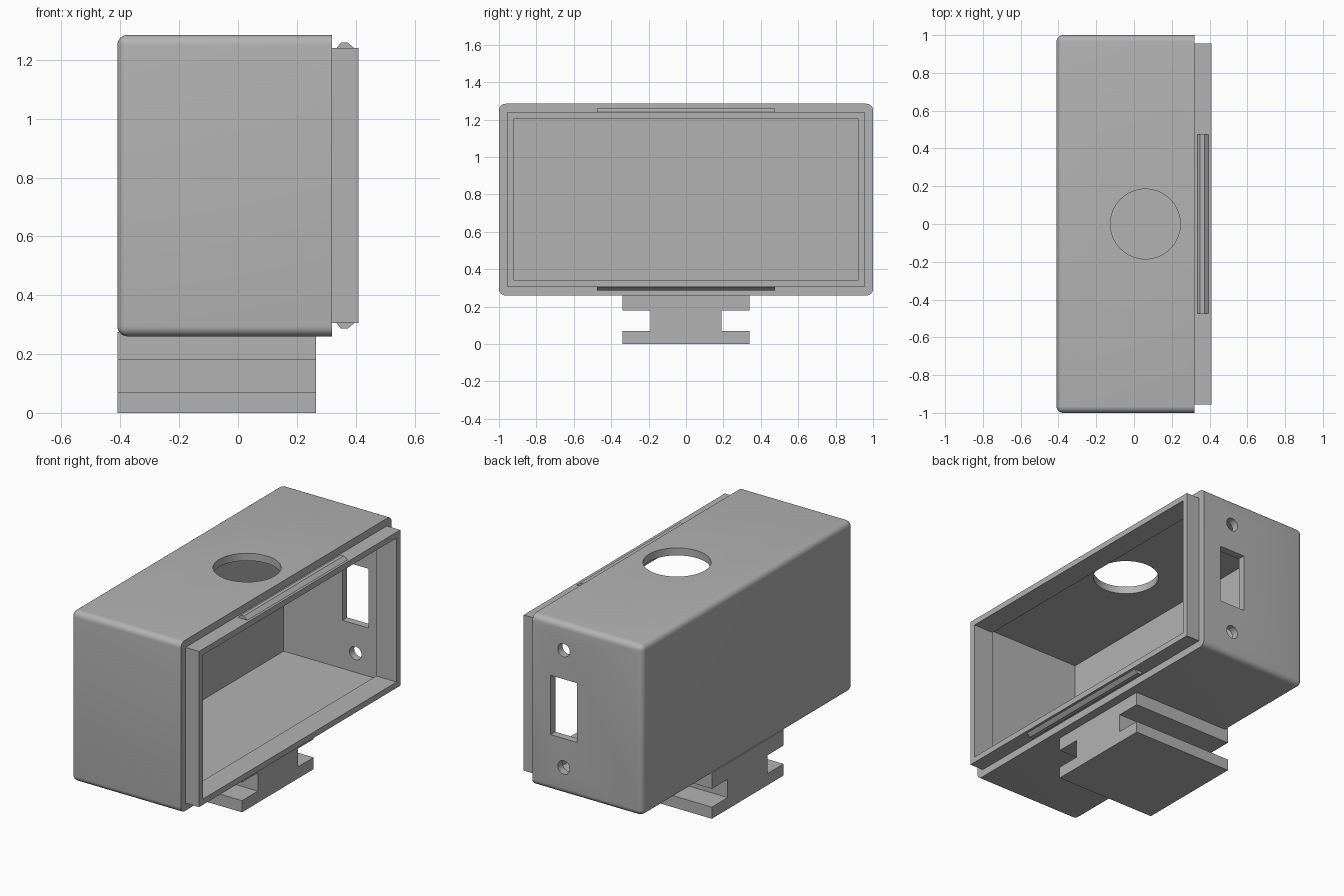
import bpy
import bmesh
from math import radians
from mathutils import Matrix, Vector

old = bpy.data.objects.get("Cube")
if old:
    bpy.data.objects.remove(old, do_unlink=True)

grey = bpy.data.materials.new("light_grey_plastic")
grey.use_nodes = True
colour = (0.45, 0.45, 0.45, 1)
grey.diffuse_color = colour
grey.node_tree.nodes["Principled BSDF"].inputs["Base Color"].default_value = colour


def finish(name, bm):
    bmesh.ops.recalc_face_normals(bm, faces=bm.faces)
    mesh = bpy.data.meshes.new(name)
    bm.to_mesh(mesh)
    bm.free()
    mesh.materials.append(grey)
    obj = bpy.data.objects.new(name, mesh)
    bpy.context.collection.objects.link(obj)
    return obj


def box_mesh(x, y, z):
    """Box from (min, max) pairs."""
    bm = bmesh.new()
    bmesh.ops.create_cube(bm, size=1)
    for v in bm.verts:
        v.co = Vector([(lo + hi) / 2 + c * (hi - lo) for c, (lo, hi) in zip(v.co, (x, y, z))])
    return bm


def box(name, x, y, z):
    return finish(name, box_mesh(x, y, z))


def cylinder(name, centre, radius, depth, axis, sides):
    bm = bmesh.new()
    turn = Matrix.Rotation(radians(90), 4, "X") if axis == "Y" else Matrix()
    bmesh.ops.create_cone(bm, cap_ends=True, segments=sides, radius1=radius, radius2=radius,
                          depth=depth, matrix=Matrix.Translation(centre) @ turn)
    return finish(name, bm)


def extrude(name, points, direction):
    """Prism from a closed outline."""
    bm = bmesh.new()
    face = bm.faces.new([bm.verts.new(p) for p in points])
    result = bmesh.ops.extrude_face_region(bm, geom=[face])
    moved = [g for g in result["geom"] if isinstance(g, bmesh.types.BMVert)]
    bmesh.ops.translate(bm, verts=moved, vec=direction)
    return finish(name, bm)


def select_only(obj):
    bpy.ops.object.select_all(action="DESELECT")
    obj.select_set(True)
    bpy.context.view_layer.objects.active = obj


def cut(obj, cutters):
    select_only(obj)
    for cutter in cutters:
        mod = obj.modifiers.new("cut", "BOOLEAN")
        mod.operation = "DIFFERENCE"
        mod.solver = "EXACT"
        mod.object = cutter
        bpy.ops.object.modifier_apply(modifier=mod.name)
        bpy.data.objects.remove(cutter, do_unlink=True)


LEFT, RIM, END = -0.41, 0.32, 0.41
BOTTOM, TOP = 0.26, 1.285
WALL, LIP = 0.045, 0.035
MID = (BOTTOM + TOP) / 2

# Housing shell, rounded everywhere except around the open rim
bm = box_mesh((LEFT, RIM), (-1, 1), (BOTTOM, TOP))
edges = [e for e in bm.edges if not all(v.co.x > 0 for v in e.verts)]
bmesh.ops.bevel(bm, geom=edges, offset=0.035, segments=6, profile=0.5, affect="EDGES")
housing = finish("housing", bm)

inner_y = 1 - WALL
inner_z = (BOTTOM + WALL, TOP - WALL)
cutters = [
    box("cavity_cutter", (LEFT + WALL, 0.6), (-inner_y, inner_y), inner_z),
    cylinder("top_hole_cutter", (0.06, 0, TOP), 0.185, 0.3, "Z", 64),
    box("switch_window_cutter", (0.025, 0.2), (0.9, 1.1), (MID - 0.178, MID + 0.178)),
]
for side in (-1, 1):
    cutters.append(cylinder("screw_hole_cutter", (0.112, 1, MID + side * 0.352), 0.04, 0.2, "Y", 32))
cut(housing, cutters)
select_only(housing)
bpy.ops.object.shade_smooth_by_angle(angle=radians(30))

# Lip frame nested inside the rim
lip = box("rim_lip", (0.275, END), (-inner_y, inner_y), inner_z)
hole_y = inner_y - LIP
cut(lip, [box("lip_cutter", (0, 0.6), (-hole_y, hole_y), (inner_z[0] + LIP, inner_z[1] - LIP))])

# Snap ridges above and below the lip
for name, z, up in (("top_snap_ridge", inner_z[1], 1), ("bottom_snap_ridge", inner_z[0], -1)):
    outline = [(0.335, 0), (0.395, 0), (0.372, 0.019), (0.35, 0.019)]
    extrude(name, [(x, -0.475, z + up * h) for x, h in outline], (0, 0.95, 0))

# Mounting foot with a slot along each side
half = [(0.34, 0), (0.34, 0.07), (0.19, 0.07), (0.19, 0.18), (0.34, 0.18), (0.34, 0.275)]
profile = half + [(-y, z) for y, z in reversed(half)]
# The rounded housing edge leaves a gap that the foot fills
extrude("mounting_foot", [(LEFT, y, z) for y, z in profile], (0.675, 0, 0))
